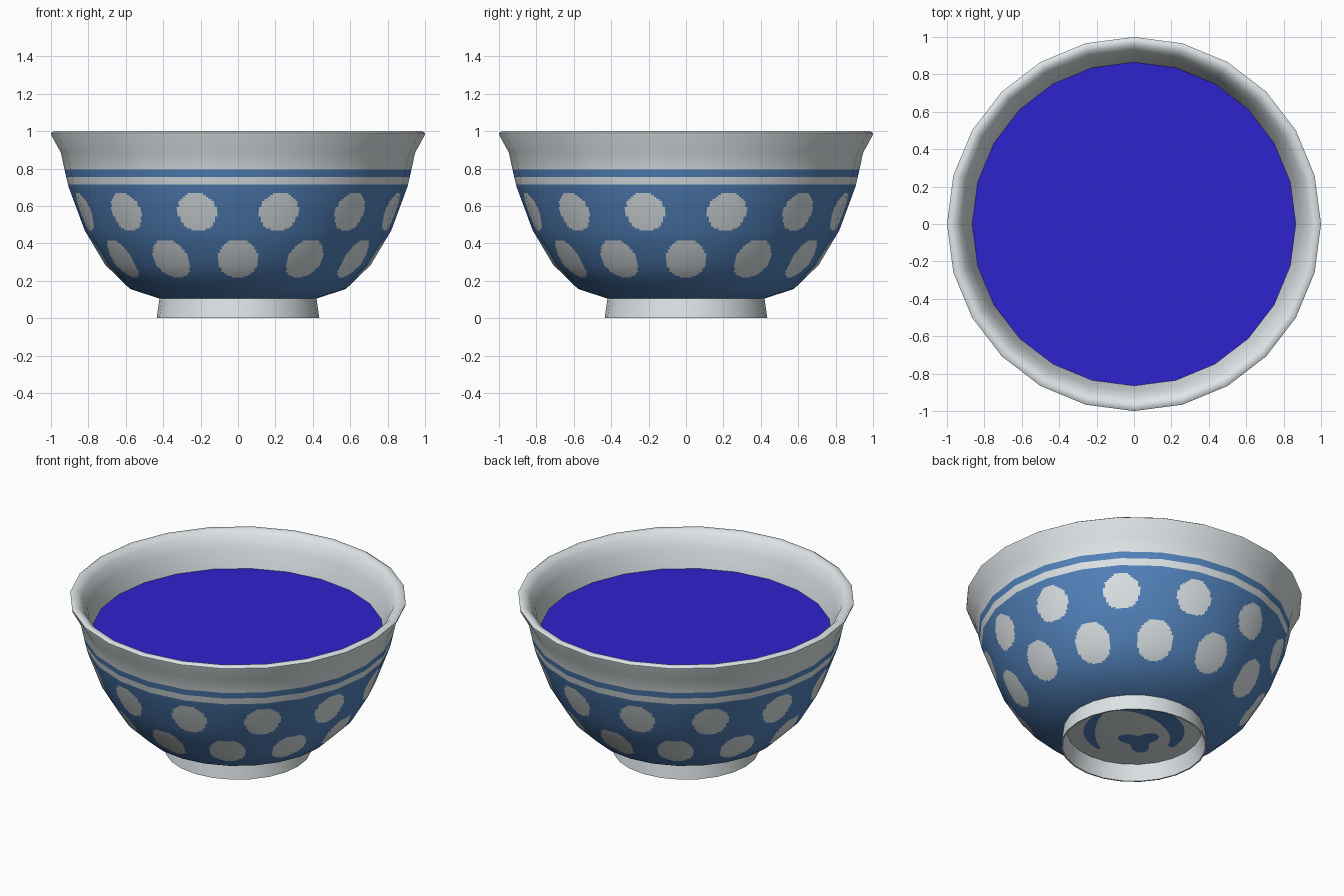
import bpy, math

if "Cube" in bpy.data.objects:
    bpy.data.objects.remove(bpy.data.objects["Cube"])

SIDES = 24


def material(name, rgb):
    m = bpy.data.materials.new(name)
    m.diffuse_color = (*rgb, 1)
    m.use_nodes = True
    m.node_tree.nodes["Principled BSDF"].inputs["Base Color"].default_value = m.diffuse_color
    return m


WHITE = material("glaze_white", (0.73, 0.78, 0.80))
BLUE = material("glaze_blue", (0.085, 0.225, 0.50))
LIQUID = material("liquid_blue", (0.027, 0.016, 0.62))


def make(name, verts, faces, mats, sharp=40):
    me = bpy.data.meshes.new(name)
    me.from_pydata(verts, [], faces)
    for m in mats:
        me.materials.append(m)
    me.polygons.foreach_set("use_smooth", [True] * len(me.polygons))
    if sharp:
        me.set_sharp_from_angle(angle=math.radians(sharp))
    me.update()
    ob = bpy.data.objects.new(name, me)
    bpy.context.collection.objects.link(ob)
    return ob


def lathe(name, profile, mat, cap=False, sharp=40):
    """Revolve (r, z) points; outer surfaces run upward, inner ones downward."""
    verts, faces = [], []
    for r, z in profile:
        for i in range(SIDES):
            a = 2 * math.pi * i / SIDES
            verts.append((r * math.cos(a), r * math.sin(a), z))
    for k in range(len(profile) - 1):
        for i in range(SIDES):
            j = (i + 1) % SIDES
            faces.append((k * SIDES + i, k * SIDES + j,
                          (k + 1) * SIDES + j, (k + 1) * SIDES + i))
    if cap:
        faces.append([(len(profile) - 1) * SIDES + i for i in range(SIDES)])
    return make(name, verts, faces, [mat], sharp)


# Decorated outer wall: a fine grid lying on the 24-sided bowl
wall = [(0.42, 0.105), (0.577, 0.156), (0.71, 0.285), (0.82, 0.47),
        (0.905, 0.70), (0.909, 0.714), (0.919, 0.756), (0.928, 0.796)]


def seg_angle(k):
    (r0, z0), (r1, z1) = wall[k], wall[k + 1]
    return math.atan2(r0 - r1, z1 - z0)


n_seg = len(wall) - 1
knots = [seg_angle(0)] + [(seg_angle(k - 1) + seg_angle(k)) / 2
                          for k in range(1, n_seg)] + [seg_angle(n_seg - 1)]
rows = []
for k in range(n_seg):
    (r0, z0), (r1, z1) = wall[k], wall[k + 1]
    n = max(1, round(math.hypot(r1 - r0, z1 - z0) / 0.011)) if k < 4 else 1
    for s in range(n):
        t = s / n
        rows.append((r0 + (r1 - r0) * t, z0 + (z1 - z0) * t,
                     knots[k] + (knots[k + 1] - knots[k]) * t))
rows.append((*wall[-1], knots[-1]))

SUB = 16
COLS = SIDES * SUB
step = 2 * math.pi / SIDES
cols = []
for c in range(COLS):
    a, t = (c // SUB) * step, (c % SUB) / SUB
    cols.append((math.cos(a) * (1 - t) + math.cos(a + step) * t,
                 math.sin(a) * (1 - t) + math.sin(a + step) * t))


def is_blue(x, y, z):
    if z > 0.70:
        return 0.756 < z or z < 0.714
    ang, r = math.atan2(y, x), math.hypot(x, y)
    for zc, shift in ((0.57, 0.5), (0.317, 0.0)):       # two staggered dot rows
        u = ang / (math.pi / 6) - shift
        d = (u - round(u)) * math.pi / 6 * r
        if (d / 0.108) ** 2 + ((z - zc) / 0.102) ** 2 < 1:
            return False
    return True


verts, normals, faces = [], [], []
for r, z, tilt in rows:
    for cx, cy in cols:
        h = math.hypot(cx, cy)
        verts.append((r * cx, r * cy, z))
        normals.append((math.cos(tilt) * cx / h, math.cos(tilt) * cy / h, math.sin(tilt)))
for k in range(len(rows) - 1):
    for c in range(COLS):
        d = (c + 1) % COLS
        faces.append((k * COLS + c, k * COLS + d, (k + 1) * COLS + d, (k + 1) * COLS + c))
body = make("bowl_wall", verts, faces, [WHITE, BLUE], sharp=0)
for p in body.data.polygons:
    p.material_index = 1 if is_blue(*p.center) else 0
body.data.normals_split_custom_set_from_vertices(normals)

# Flared rim and inside of the bowl
lathe("rim_and_inside", [(0.928, 0.796), (0.947, 0.885), (0.998, 0.978), (1.0, 0.99),
                         (0.985, 1.0), (0.96, 0.997), (0.93, 0.97), (0.897, 0.90),
                         (0.865, 0.78), (0.79, 0.50), (0.66, 0.29), (0.48, 0.19)],
      WHITE, cap=True, sharp=60)

# Liquid surface
lathe("liquid", [(0.86, 0.775), (0.866, 0.78)], LIQUID, cap=True, sharp=20)

# Foot ring with recessed floor
foot = lathe("foot_ring", [(0.40, 0.10), (0.426, 0.0), (0.435, 0.0), (0.42, 0.105)], WHITE)
floor = lathe("foot_floor", [(0.405, 0.101), (0.40, 0.10)], WHITE, cap=True)
floor.data.flip_normals()


# Painted abstract mark under the foot: open ring and a lobed centre
def plate(name, loops):
    """Strip between inner and outer points, facing down."""
    vs, fs = [], []
    for (u0, v0), (u1, v1) in loops:
        for u, v in ((u0, v0), (u1, v1)):
            vs.append(((v - u) * 0.7071, (v + u) * 0.7071, 0.096))
    for i in range(len(loops) - 1):
        fs.append((2 * i, 2 * i + 2, 2 * i + 3, 2 * i + 1))
    ob = make(name, vs, fs, [BLUE])
    if ob.data.polygons[0].normal.z > 0:
        ob.data.flip_normals()


def polar(r, a):
    return (r * math.cos(a), r * math.sin(a))


def arc(name, a0, a1, width):
    pts = []
    for i in range(25):
        t = i / 24
        a = math.radians(a0 + (a1 - a0) * t)
        w = width * math.sin(math.pi * (0.1 + 0.8 * t))
        pts.append((polar(0.30 - w, a), polar(0.30, a)))
    plate(name, pts)


arc("mark_arc_right", -45, 105, 0.12)
arc("mark_arc_left", 125, 220, 0.07)
lobes = []
for i in range(37):
    a = 2 * math.pi * i / 36
    x, y = polar(0.10 + 0.035 * math.cos(3 * a - math.pi / 2), a)
    lobes.append(((0.02, -0.12), (x + 0.02, y - 0.12)))
plate("mark_centre", lobes)
